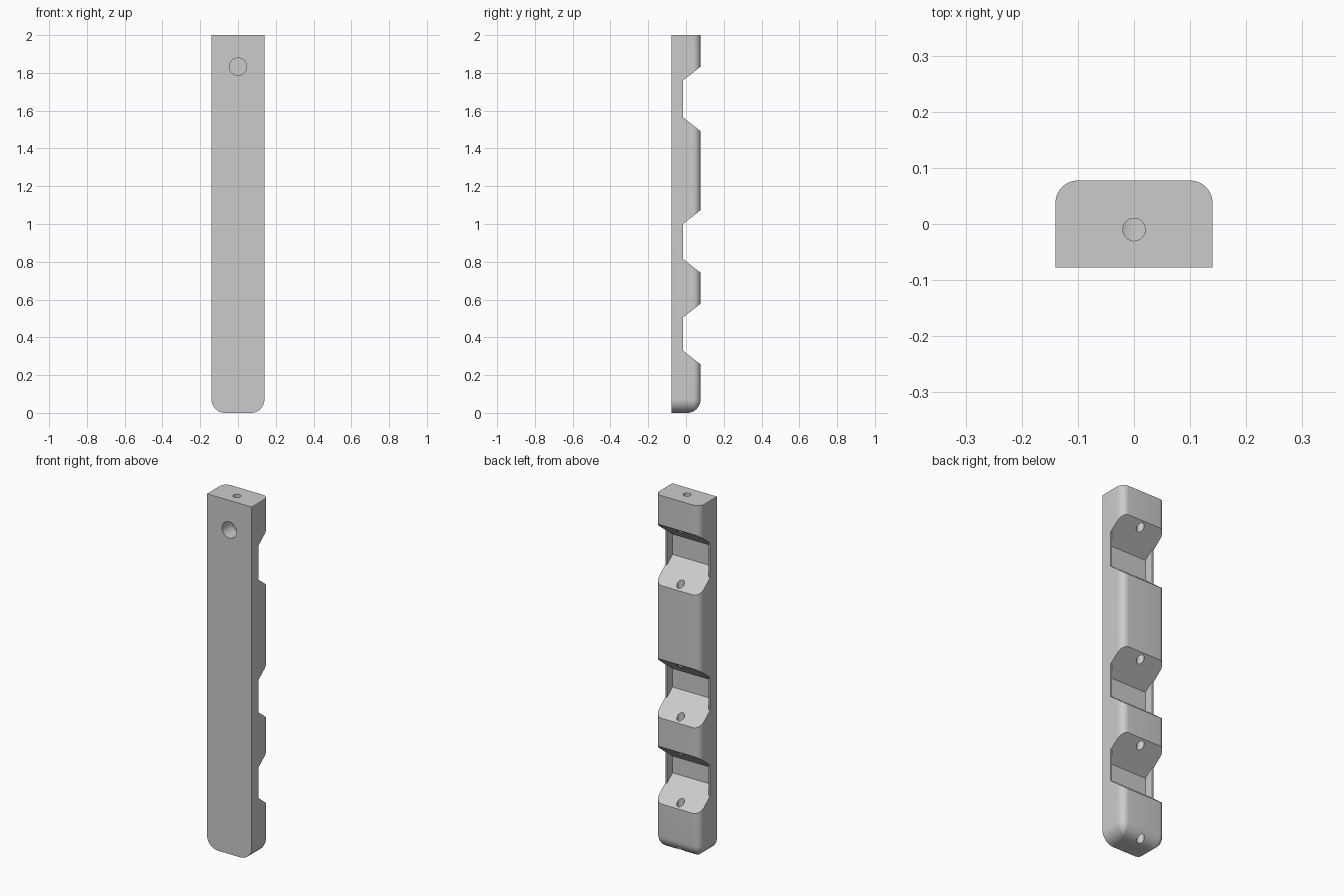
import bpy, bmesh, math
from mathutils import Matrix

if "Cube" in bpy.data.objects:
    bpy.data.objects.remove(bpy.data.objects["Cube"])

W, Y0, Y1, H = 0.14, -0.0775, 0.0775, 2.0
EDGE_R, FOOT_R = 0.04, 0.072

grey = bpy.data.materials.new("light_grey")
grey.diffuse_color = (0.6, 0.6, 0.6, 1)
grey.use_nodes = True
grey.node_tree.nodes["Principled BSDF"].inputs["Base Color"].default_value = grey.diffuse_color


def to_object(name, bm):
    bmesh.ops.recalc_face_normals(bm, faces=bm.faces)
    mesh = bpy.data.meshes.new(name)
    bm.to_mesh(mesh)
    bm.free()
    mesh.materials.append(grey)
    ob = bpy.data.objects.new(name, mesh)
    bpy.context.collection.objects.link(ob)
    return ob


def loft(bm, rings):
    loops = [[bm.verts.new(p) for p in ring] for ring in rings]
    n = len(loops[0])
    for a, b in zip(loops, loops[1:]):
        for i in range(n):
            j = (i + 1) % n
            bm.faces.new((a[i], a[j], b[j], b[i]))
    bm.faces.new(loops[0][::-1])
    bm.faces.new(loops[-1])


def section(inset, z, steps=10):
    # D-shaped section: square front corners, rounded back corners
    w, y, r = W - inset, Y1 - inset, max(EDGE_R - inset, 0.002)
    pts = [(-w, Y0, z), (w, Y0, z)]
    for cx, start in ((w - r, 0), (r - w, 90)):
        for k in range(steps + 1):
            a = math.radians(start + 90 * k / steps)
            pts.append((cx + r * math.cos(a), y - r + r * math.sin(a), z))
    return pts


# Bar with a foot rounded on three sides
rings = []
for k in range(13):
    a = math.radians(90 * k / 12)
    rings.append(section(FOOT_R * (1 - math.sin(a)), FOOT_R * (1 - math.cos(a))))
rings.append(section(0, H))
bm = bmesh.new()
loft(bm, rings)
bar = to_object("notched_bar", bm)


def cut(cutter):
    cutter.hide_render = True
    mod = bar.modifiers.new(cutter.name, 'BOOLEAN')
    mod.operation = 'DIFFERENCE'
    mod.solver = 'EXACT'
    mod.object = cutter
    bpy.context.view_layer.objects.active = bar
    bpy.ops.object.modifier_apply(modifier=mod.name)
    bpy.data.objects.remove(cutter)


# Sloped notches: full-width opening with a deeper pocket between thin side lips
STEP, DEEP, POCKET, SLOPE = -0.0155, -0.066, 0.13, 0.79
plan = [(-.3, .2), (-.3, STEP), (-POCKET, STEP), (-POCKET, DEEP),
        (POCKET, DEEP), (POCKET, STEP), (.3, STEP), (.3, .2)]
for low, high in ((0.33, 0.505), (0.815, 1.0), (1.565, 1.76)):
    bm = bmesh.new()
    loft(bm, [[(x, y, low - SLOPE * (y - STEP)) for x, y in plan],
              [(x, y, high + SLOPE * (y - STEP)) for x, y in plan]])
    cut(to_object("notch_cutter", bm))


def drill(name, r, length, centre, rot=Matrix()):
    bm = bmesh.new()
    bmesh.ops.create_cone(bm, cap_ends=True, segments=32, radius1=r, radius2=r,
                          depth=length, matrix=Matrix.Translation(centre) @ rot)
    cut(to_object(name, bm))


# Long rod hole behind, hanging hole in front, and a top hole meeting it
drill("rod_hole", 0.02, 2.0, (0, 0.048, 0.88))
drill("front_hole", 0.046, 0.2, (0, 0.012 - 0.1, 1.833), Matrix.Rotation(math.pi / 2, 4, 'X'))
drill("top_hole", 0.02, 0.3, (0, -0.01, 1.99))

bpy.ops.object.select_all(action='DESELECT')
bar.select_set(True)
bpy.context.view_layer.objects.active = bar
bpy.ops.object.shade_smooth_by_angle(angle=math.radians(30))
